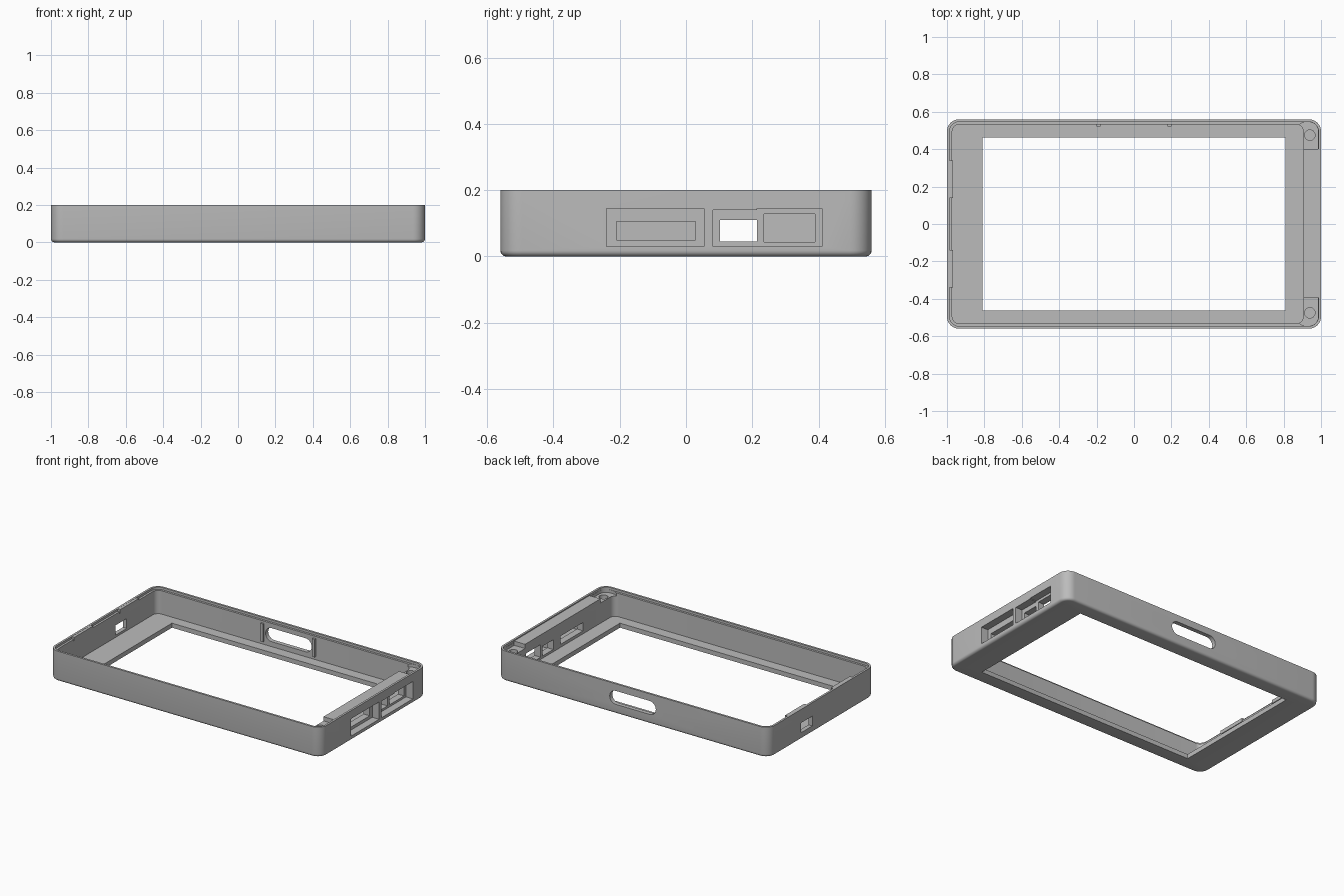
import bpy, bmesh, math

cube = bpy.data.objects.get("Cube")
if cube:
    bpy.data.objects.remove(cube, do_unlink=True)

grey = bpy.data.materials.new("plain grey")
grey.use_nodes = True
colour = (0.5, 0.5, 0.5, 1)
grey.diffuse_color = colour
grey.node_tree.nodes["Principled BSDF"].inputs["Base Color"].default_value = colour


def finish(bm, name):
    bmesh.ops.recalc_face_normals(bm, faces=bm.faces)
    mesh = bpy.data.meshes.new(name)
    bm.to_mesh(mesh)
    bm.free()
    mesh.materials.append(grey)
    ob = bpy.data.objects.new(name, mesh)
    bpy.context.collection.objects.link(ob)
    return ob


def rounded_ring(x0, x1, hy, r, z, steps=8):
    """Rounded rectangle in plan, as a list of points."""
    pts = []
    corners = ((x1 - r, hy - r), (x0 + r, hy - r), (x0 + r, r - hy), (x1 - r, r - hy))
    for q, (cx, cy) in enumerate(corners):
        for i in range(steps + 1):
            a = math.pi / 2 * (q + i / steps)
            pts.append((cx + r * math.cos(a), cy + r * math.sin(a), z))
    return pts


def loft(name, rings, closed):
    """Skin rings of equal length; closed joins last to first, else caps ends."""
    bm = bmesh.new()
    loops = [[bm.verts.new(p) for p in ring] for ring in rings]
    pairs = list(zip(loops, loops[1:]))
    if closed:
        pairs.append((loops[-1], loops[0]))
    else:
        bm.faces.new(loops[0])
        bm.faces.new(loops[-1])
    for a, b in pairs:
        for i in range(len(a)):
            j = (i + 1) % len(a)
            bm.faces.new((a[i], a[j], b[j], b[i]))
    return finish(bm, name)


def box(name, x, y, z):
    return loft(name, [[(x[0], y[0], h), (x[1], y[0], h), (x[1], y[1], h), (x[0], y[1], h)]
                       for h in z], False)


def cut(target, cutter):
    mod = target.modifiers.new("cut", "BOOLEAN")
    mod.operation = "DIFFERENCE"
    mod.solver = "EXACT"
    mod.object = cutter
    bpy.context.view_layer.objects.active = target
    bpy.ops.object.modifier_apply(modifier=mod.name)
    bpy.data.objects.remove(cutter, do_unlink=True)


# Frame section: filleted bottom, outer wall, rim, lid ledge, cavity, floor, window
HY, FIL = 0.56, 0.018
rings = []
for i in range(6):
    a = math.pi / 2 * i / 5
    d = FIL * (1 - math.sin(a))
    rings.append(rounded_ring(-1 + d, 1 - d, HY - d, 0.065 - d, FIL * (1 - math.cos(a))))
rings += [
    rounded_ring(-1, 1, HY, 0.065, 0.2),
    rounded_ring(-0.986, 0.986, HY - 0.014, 0.051, 0.2),
    rounded_ring(-0.986, 0.986, HY - 0.014, 0.051, 0.185),
    rounded_ring(-0.972, 0.905, HY - 0.028, 0.037, 0.185),
    rounded_ring(-0.972, 0.905, HY - 0.028, 0.037, 0.03),
    rounded_ring(-0.81, 0.81, 0.462, 0.002, 0.03),
    rounded_ring(-0.81, 0.81, 0.462, 0.002, 0),
]
frame = loft("frame", rings, True)

# Lowered end shelf with two blind screw holes
cut(frame, loft("shelf_cutter", [rounded_ring(0.87, 0.985, 0.545, 0.05, z)
                                 for z in (0.165, 0.25)], False))
for y in (-0.475, 0.475):
    cut(frame, loft("screw_cutter", [[(0.94 + 0.028 * math.cos(t * math.pi / 12),
                                       y + 0.028 * math.sin(t * math.pi / 12), z)
                                      for t in range(24)] for z in (0.07, 0.25)], False))

# Port recesses, then the openings through them
ports = [
    (0.95, (-0.24, 0.055), (0.03, 0.145)),
    (0.95, (0.082, 0.215), (0.03, 0.14)),
    (0.95, (0.2149, 0.41), (0.03, 0.145)),
    (0.85, (-0.21, 0.028), (0.05, 0.105)),
    (0.85, (0.103, 0.214), (0.045, 0.11)),
    (0.85, (0.235, 0.39), (0.044, 0.128)),
]
for x, y, z in ports:
    cut(frame, box("port_cutter", (x, 1.1), y, z))

# Small opening in the far end wall
cut(frame, box("end_cutter", (-1.1, -0.9), (0.1, 0.218), (0.045, 0.11)))

# Stadium slot in the back wall
slot = []
for side in (1, -1):
    for i in range(13):
        a = math.pi * i / 12 - math.pi / 2
        slot.append((side * (0.125 + 0.045 * math.cos(a)), 0.108 + side * 0.045 * math.sin(a)))
cut(frame, loft("slot_cutter", [[(x, y, z) for x, z in slot] for y in (0.5, 0.6)], False))

# Raised bar above the ports
parts = [frame, box("port_bar", (0.905, 0.986), (-0.393, 0.4), (0.16, 0.193))]

# Ribs beside the slot and tabs on the end ledge
for s, side in ((-1, "right"), (1, "left")):
    x, y = s * 0.19, s * 0.24
    parts.append(box(side + "_slot_rib", (x - 0.01, x + 0.01), (0.52, 0.535), (0.05, 0.17)))
    parts.append(box(side + "_ledge_tab", (-0.988, -0.968), (y - 0.1, y + 0.1), (0.175, 0.199)))

# Smooth fillets, crisp edges
bpy.ops.object.select_all(action="DESELECT")
for ob in parts:
    ob.select_set(True)
bpy.context.view_layer.objects.active = frame
bpy.ops.object.shade_smooth_by_angle(angle=math.radians(30))
